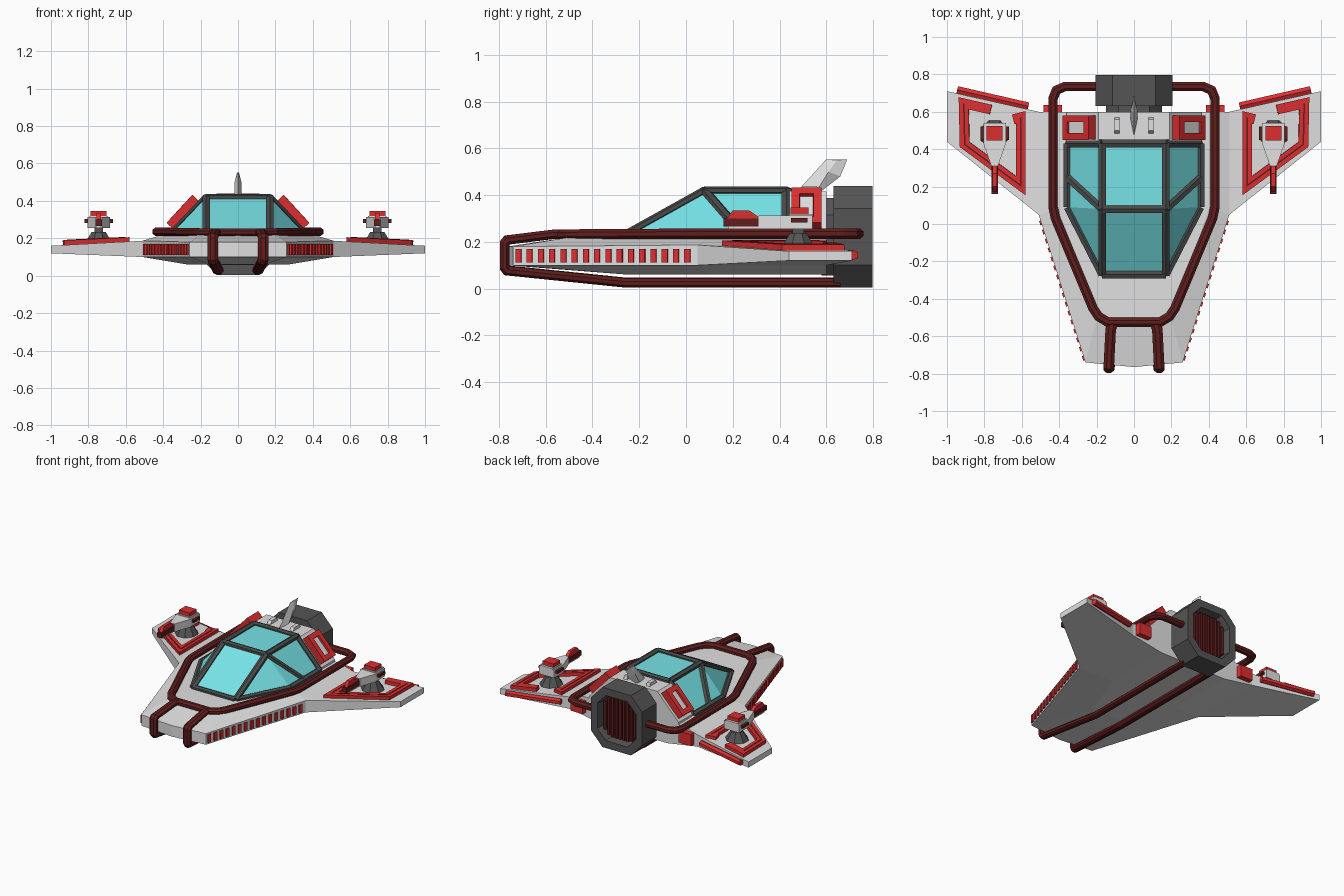
import bpy, bmesh, math
from mathutils import Vector as V

if "Cube" in bpy.data.objects:
    bpy.data.objects.remove(bpy.data.objects["Cube"])


def material(name, col):
    m = bpy.data.materials.new(name)
    m.diffuse_color = (*col, 1)
    m.use_nodes = True
    m.node_tree.nodes["Principled BSDF"].inputs["Base Color"].default_value = m.diffuse_color
    return m


LIGHT = material("light grey", (0.75, 0.75, 0.75))
DARK = material("dark grey", (0.09, 0.09, 0.09))
FRAME = material("charcoal", (0.065, 0.068, 0.068))
RED = material("red", (0.72, 0.028, 0.03))
MAROON = material("maroon", (0.12, 0.013, 0.013))
GLASS = material("cyan glass", (0.19, 0.80, 0.83))


def finish(name, bm, mats, mirror=False, rule=None):
    if mirror:
        geo = bmesh.ops.duplicate(bm, geom=bm.verts[:] + bm.edges[:] + bm.faces[:])["geom"]
        for v in geo:
            if isinstance(v, bmesh.types.BMVert):
                v.co.x *= -1
    bmesh.ops.remove_doubles(bm, verts=bm.verts[:], dist=1e-5)
    bmesh.ops.recalc_face_normals(bm, faces=bm.faces[:])
    bm.normal_update()
    if rule:
        for f in bm.faces:
            f.material_index = rule(f)
    me = bpy.data.meshes.new(name)
    bm.to_mesh(me)
    bm.free()
    for m in mats:
        me.materials.append(m)
    ob = bpy.data.objects.new(name, me)
    bpy.context.collection.objects.link(ob)
    return ob


def polys(name, pts, faces, mats, mirror=True, rule=None):
    bm = bmesh.new()
    vs = {k: bm.verts.new(p) for k, p in pts.items()}
    for f in faces:
        bm.faces.new([vs[k] for k in f.split()])
    return finish(name, bm, mats, mirror, rule)


def prism(name, outline, axis, a, b, mat, mirror=False):
    """Extrude a 2D outline along one axis from a to b."""
    bm = bmesh.new()
    i = "xyz".index(axis)

    def ring(t):
        out = []
        for p in outline:
            c = list(p)
            c.insert(i, t)
            out.append(bm.verts.new(c))
        return out
    r, s = ring(a), ring(b)
    bm.faces.new(r)
    bm.faces.new(s)
    for k in range(len(r)):
        n = (k + 1) % len(r)
        bm.faces.new((r[k], r[n], s[n], s[k]))
    return finish(name, bm, [mat], mirror)


def box(name, x0, x1, y0, y1, z0, z1, mat, mirror=False):
    return prism(name, [(x0, y0), (x1, y0), (x1, y1), (x0, y1)], "z", z0, z1, mat, mirror)


def sweep(name, paths, w, h, sides, mat, closed=False, mirror=True, up=(0, 0, 1)):
    """Mitred tube along each path; half width w, half height h."""
    bm = bmesh.new()
    k = 1 / math.cos(math.pi / sides)
    for path in paths:
        P = [V(p) for p in path]
        n = len(P)
        D = [(P[(i + 1) % n] - P[i]).normalized() for i in range(n)]
        side = D[0].cross(V(up)).normalized()
        u = side.cross(D[0])
        ring = []
        for j in range(sides):
            a = 2 * math.pi * (j + 0.5) / sides
            ring.append(P[0] + side * w * k * math.cos(a) + u * h * k * math.sin(a))
        rows = []
        for i in range(n):
            d = D[i - 1] if i else D[0]
            if closed or 0 < i < n - 1:
                nrm = D[i - 1] + D[i]
            else:
                nrm = d
            ring = [q + d * ((P[i] - q).dot(nrm) / d.dot(nrm)) for q in ring]
            rows.append([bm.verts.new(q) for q in ring])
        for i in range(n if closed else n - 1):
            r, s = rows[i], rows[(i + 1) % n]
            for j in range(sides):
                m = (j + 1) % sides
                bm.faces.new((r[j], r[m], s[m], s[j]))
        if not closed:
            bm.faces.new(rows[0])
            bm.faces.new(rows[-1])
    return finish(name, bm, [mat], mirror)


# Hull and wings: rim (top and bottom), upper deck P and keel Q
pts = {"P0": (0, -.5, .22), "P1": (.2, -.5, .22), "P2": (.40, .08, .22),
       "P3": (.40, .6, .22), "P4": (0, .6, .22),
       "Q0": (0, -.25, .06), "Q1": (.14, -.25, .06), "Q2": (.27, .1, .06),
       "Q3": (.27, .6, .06), "Q4": (0, .6, .06)}
for key, x, y, zt, zb in (("A", 0, -.765, .18, .10), ("N", .26, -.74, .18, .10), ("S", .51, .05, .187, .10),
                          ("T", 1, .44, .16, .12), ("U", 1, .71, .16, .12), ("R", .51, .6, .187, .10)):
    pts[key + "t"], pts[key + "b"] = (x, y, zt), (x, y, zb)
faces = ["Rt P3 P4 Q4 Q3 Rb"]
for c, e in (("P", "t"), ("Q", "b")):
    for f in ("C0 C1 Ne Ae", "C1 C2 Se Ne", "C2 C3 Re Se", "Se Te Ue Re", "C0 C4 C3 C2 C1"):
        faces.append(f.replace("C", c).replace("e", e))
for a, b in ("AN", "NS", "ST", "TU", "UR"):
    faces.append(f"{a}t {b}t {b}b {a}b")
polys("hull", pts, faces, [LIGHT])

# Red slats along the hull sides
slats = []
for i in range(16):
    t = (i + .5) / 16.4
    x, y = .26 + .25 * t, -.74 + .79 * t
    slats.append([(x, y, .112), (x, y, .17)])
sweep("side_slats", slats, .008, .0125, 4, RED, up=(.30, .954, 0))

# Canopy glass
can = {"f": (0, -.27, .225), "F": (.17, -.27, .225), "t": (0, .08, .42), "T": (.17, .08, .42),
       "r": (0, .43, .42), "R": (.17, .43, .42), "s": (.355, .09, .225), "m": (.355, .25, .225),
       "b": (.355, .43, .225), "c": (0, .43, .225)}
polys("canopy_glass", can, ["f F T t", "t T R r", "F s T", "s m T", "T m b R", "r R b c"], [GLASS, FRAME],
      rule=lambda f: int(f.normal.y > .9))
# Canopy frame beams
edges = [("f", "F"), ("F", "T"), ("t", "T"), ("T", "R"), ("r", "R"), ("T", "m"), ("R", "b"),
         ("F", "s"), ("s", "b"), ("b", "c")]
sweep("canopy_frame", [[can[a], can[b]] for a, b in edges], .021, .015, 6, FRAME)

# Housing behind canopy with sloped red vents
prism("rear_housing", [(-.36, .21), (.36, .21), (.36, .235), (.19, .415), (-.19, .415), (-.36, .235)],
      "y", .44, .6, LIGHT)
slope = (.72, 0, .69)
vent = [(.236, .469, .400), (.236, .562, .400), (.349, .562, .277), (.349, .469, .277)]
sweep("vent_frame", [vent], .018, .028, 4, RED, closed=True, up=slope)
sweep("vent_panel", [[(.287, .48, .333), (.287, .55, .333)]], .07, .02, 4, LIGHT, up=slope)
fin = {"a": (0, .47, .41), "b": (0, .60, .553), "c": (0, .69, .553), "d": (0, .66, .48), "e": (0, .57, .41),
       "m": (.018, .56, .42), "n": (.018, .61, .50), "o": (.006, .645, .55)}
polys("tail_fin", fin, ["a m n b", "b n o", "b o c", "c o n d", "d n m e"], [LIGHT])
prism("roof_ribs", [(.48, .41), (.50, .438), (.56, .438), (.57, .41)], "x", .078, .105, LIGHT, True)

# Pipes: upper loop, then straps wrapping the nose and running below the keel
sweep("upper_pipe", [[(0, -.525, .231), (.14, -.525, .231), (.19, -.495, .231), (.22, -.45, .232),
                      (.42, .03, .235), (.433, .09, .235), (.433, .67, .235), (.415, .715, .235),
                      (.37, .735, .235), (.18, .735, .235)]], .025, .022, 8, MAROON)
sweep("nose_strap", [[(.115, -.52, .232), (.125, -.57, .232), (.135, -.765, .208), (.135, -.776, .195),
                      (.135, -.776, .09), (.132, -.767, .078), (.105, -.26, .026), (.105, .66, .026)]],
      .028, .02, 8, MAROON)


# Engine: octagonal shell with recessed grille
def octagon(r, h, k=.56):
    q = [(r, h * k), (r * k, h), (-r * k, h), (-r, h * k), (-r, -h * k), (-r * k, -h), (r * k, -h), (r, -h * k)]
    return [(x, z + .222) for x, z in q]


bm = bmesh.new()
rings = []
for r, y in ((.205, .63), (.205, .797), (.155, .797), (.145, .73)):
    rings.append([bm.verts.new((x, y, z)) for x, z in octagon(r, r * 1.06)])
for r, s in zip(rings, rings[1:]):
    for j in range(8):
        bm.faces.new((r[j], r[(j + 1) % 8], s[(j + 1) % 8], s[j]))
bm.faces.new(rings[0])
bm.faces.new(rings[-1])
finish("engine_shell", bm, [DARK])
prism("engine_neck", octagon(.15, .165), "y", .58, .64, DARK)
prism("grille_back", octagon(.142, .15), "y", .728, .735, MAROON)
bars = []
for i in range(9):
    x = -.12 + .03 * i
    hz = min(.145, .145 - max(0, abs(x) - .08))
    bars.append([(x, .748, .222 - hz), (x, .748, .222 + hz)])
sweep("grille_bars", bars, .009, .014, 4, MAROON, mirror=False, up=(0, 1, 0))

# Rear hull blocks and wing trim
box("rear_blocks", .385, .485, .58, .637, .11, .195, RED, True)
sweep("trailing_edge_bar", [[(.565, .63, .15), (.945, .717, .143)]], .02, .018, 6, RED)
trim = [(.765, .612, .183), (.91, .645, .176), (.905, .425, .176), (.605, .205, .19), (.605, .57, .19),
        (.645, .56, .188)]
sweep("wing_trim", [trim], .026, .015, 4, RED)
sweep("wing_trim_groove", [[(x, y, z + .014) for x, y, z in trim[1:5]]], .004, .003, 4, MAROON)

# Wing turrets
bm = bmesh.new()
lower, upper = [[bm.verts.new((.745 + r * math.cos(a), .48 + r * math.sin(a), z))
                 for a in [math.pi / 8 + i * math.pi / 4 for i in range(8)]]
                for r, z in ((.085, .165), (.04, .235))]
bm.faces.new(lower)
bm.faces.new(upper)
for j in range(8):
    bm.faces.new((lower[j], lower[(j + 1) % 8], upper[(j + 1) % 8], upper[j]))
finish("turret_base", bm, [DARK], True)
box("turret_post", .722, .768, .455, .505, .22, .265, DARK, True)
prism("turret_body", [(.685, .54), (.685, .43), (.727, .31), (.763, .31), (.805, .43), (.805, .54)],
      "z", .255, .313, LIGHT, True)
box("turret_side_rods", .668, .822, .45, .52, .283, .302, MAROON, True)
box("turret_cap_seat", .695, .795, .44, .54, .308, .32, LIGHT, True)
box("turret_cap", .702, .788, .447, .523, .315, .347, RED, True)
box("turret_barrel", .728, .762, .16, .33, .265, .30, MAROON, True)
prism("barrel_cowl", [(.175, .30), (.20, .335), (.27, .335), (.32, .30)], "x", .733, .757, RED, True)
box("barrel_tray", .732, .758, .18, .34, .255, .268, LIGHT, True)
